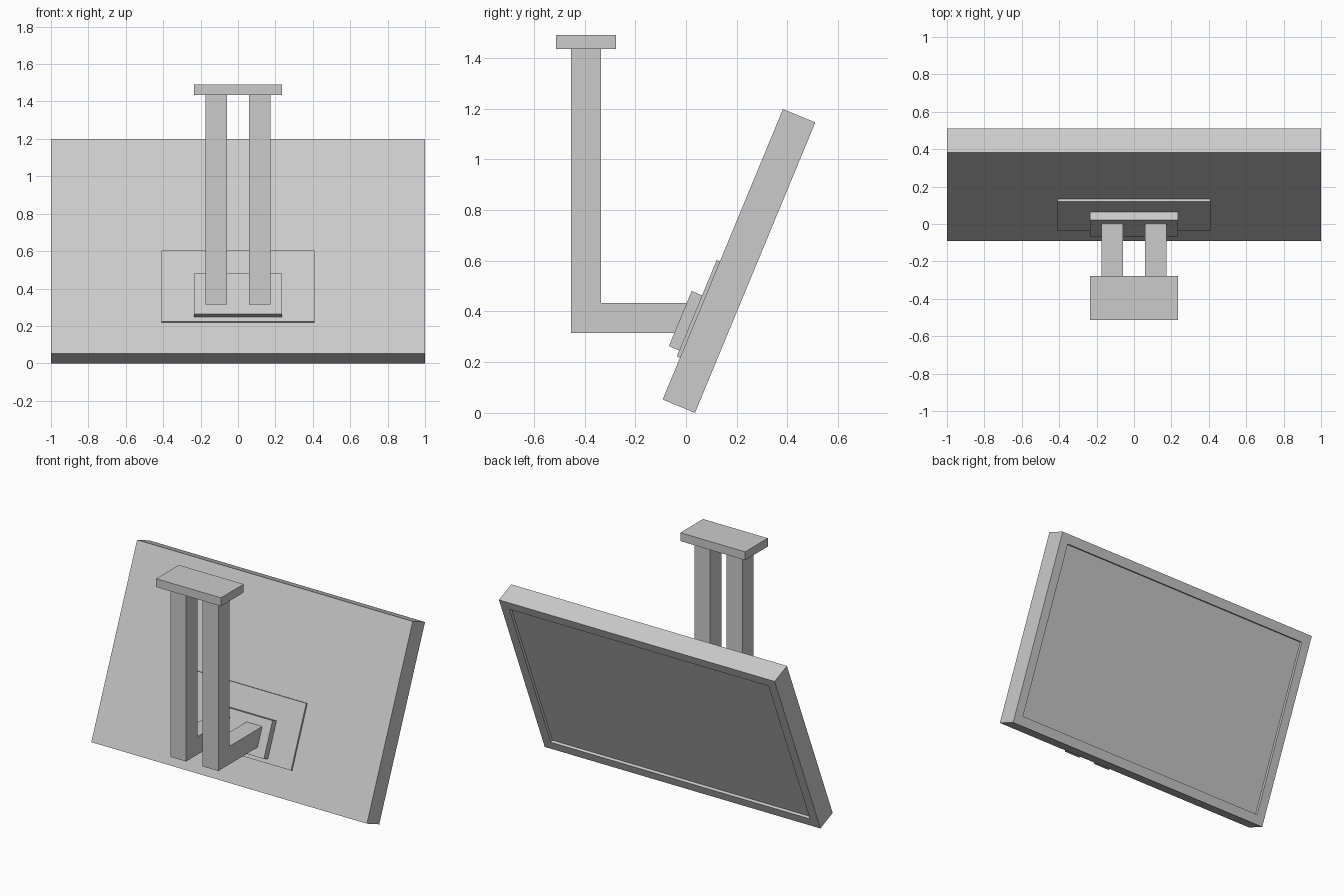
import bpy, bmesh
from math import radians, sin, cos
from mathutils import Vector

if "Cube" in bpy.data.objects:
    bpy.data.objects.remove(bpy.data.objects["Cube"])

TILT = radians(22.5)
UP = Vector((0, sin(TILT), cos(TILT)))        # along the leaning panel
OUT = Vector((0, cos(TILT), -sin(TILT)))      # toward the screen side
BASE = Vector((0, -0.092, 0.0528))            # lower rear edge of the panel


def tilted(u, n):
    """Panel coordinates (height along the lean, depth) to (y, z)."""
    p = BASE + UP * u + OUT * n
    return p.y, p.z


def prism(name, profile, x0, x1):
    """Extrude a closed (y, z) profile along x."""
    bm = bmesh.new()
    face = bm.faces.new([bm.verts.new((x0, y, z)) for y, z in profile])
    res = bmesh.ops.extrude_face_region(bm, geom=[face])
    verts = [g for g in res["geom"] if isinstance(g, bmesh.types.BMVert)]
    bmesh.ops.translate(bm, verts=verts, vec=(x1 - x0, 0, 0))
    bmesh.ops.recalc_face_normals(bm, faces=bm.faces)
    mesh = bpy.data.meshes.new(name)
    bm.to_mesh(mesh)
    bm.free()
    obj = bpy.data.objects.new(name, mesh)
    bpy.context.collection.objects.link(obj)
    return obj


def slab(name, half_width, u0, u1, n0, n1):
    """Box lying in the tilted frame of the panel."""
    corners = [(u0, n0), (u1, n0), (u1, n1), (u0, n1)]
    return prism(name, [tilted(u, n) for u, n in corners], -half_width, half_width)


# Display panel with a bezel around a recessed screen
panel = slab("display_panel", 1.0, 0, 1.24, 0, 0.138)
bm = bmesh.new()
bm.from_mesh(panel.data)
screen = max(bm.faces, key=lambda f: f.normal.dot(OUT))
bmesh.ops.inset_region(bm, faces=[screen], thickness=0.06, use_even_offset=True)
res = bmesh.ops.extrude_face_region(bm, geom=[screen])
verts = [g for g in res["geom"] if isinstance(g, bmesh.types.BMVert)]
bmesh.ops.translate(bm, verts=verts, vec=OUT * -0.018)
if screen.is_valid:
    bmesh.ops.delete(bm, geom=[screen], context='FACES_ONLY')
bmesh.ops.recalc_face_normals(bm, faces=bm.faces)
bm.to_mesh(panel.data)
bm.free()

# Stacked mounting plates on the rear of the panel
slab("rear_plate", 0.41, 0.178, 0.59, -0.0135, 0.002)
slab("mount_block", 0.235, 0.204, 0.439, -0.058, -0.0125)

# Pair of L-shaped arms, ends cut to meet the tilted block
arm = [(-0.453, 1.437), (-0.453, 0.315), (-0.046, 0.315),
       (0.003, 0.433), (-0.335, 0.433), (-0.335, 1.437)]
for side, x in (("left", -0.117), ("right", 0.117)):
    prism(side + "_arm", arm, x - 0.057, x + 0.057)

# Ceiling plate on top of the arms
prism("ceiling_plate", [(-0.512, 1.435), (-0.277, 1.435),
                        (-0.277, 1.49), (-0.512, 1.49)], -0.235, 0.235)
